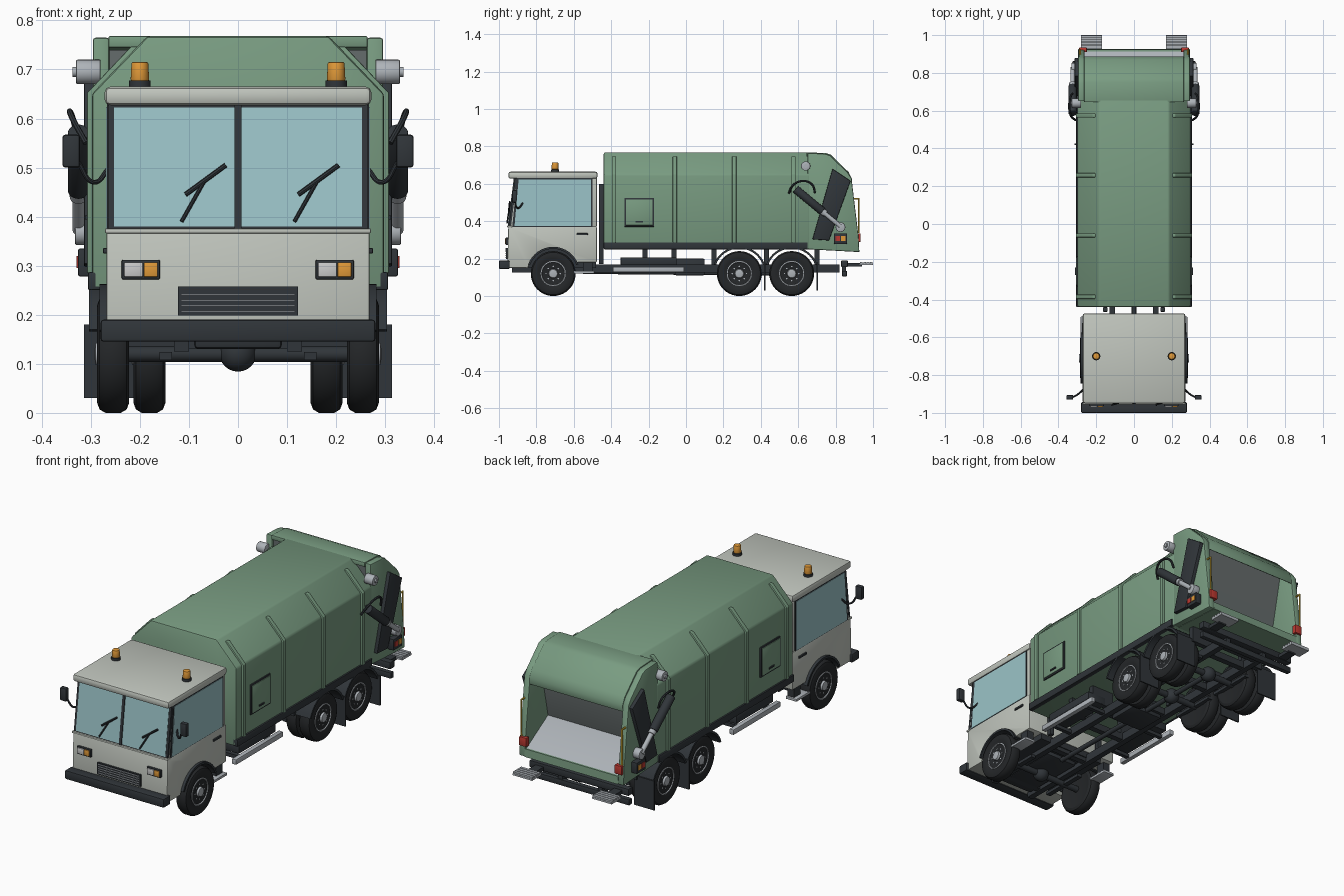
import bpy, bmesh, math
from mathutils import Vector

if "Cube" in bpy.data.objects:
    bpy.data.objects.remove(bpy.data.objects["Cube"])

def mat(name, c):
    m = bpy.data.materials.new(name)
    m.diffuse_color = (*c, 1)
    m.use_nodes = True
    m.node_tree.nodes["Principled BSDF"].inputs["Base Color"].default_value = m.diffuse_color
    return m

GREEN = mat("green", (0.19, 0.33, 0.22)); CAB = mat("cab_grey", (0.53, 0.56, 0.51))
DARK = mat("dark", (0.03, 0.036, 0.042)); TYRE = mat("tyre", (0.018, 0.02, 0.022))
GLASS = mat("glass", (0.33, 0.55, 0.58)); STEEL = mat("steel", (0.42, 0.45, 0.48))
AMBER = mat("amber", (0.75, 0.32, 0.04)); RED = mat("red", (0.5, 0.04, 0.03))
WHITE = mat("lamp", (0.72, 0.75, 0.75)); YELLOW = mat("yellow", (0.75, 0.48, 0.04))

def add(name, bm, m, bevel=0, mirror=False):
    bmesh.ops.recalc_face_normals(bm, faces=bm.faces)
    me = bpy.data.meshes.new(name)
    bm.to_mesh(me); bm.free()
    o = bpy.data.objects.new(name, me)
    bpy.context.collection.objects.link(o)
    me.materials.append(m)
    if bevel:
        b = o.modifiers.new("bevel", 'BEVEL')
        b.width, b.segments, b.limit_method = bevel, 2, 'ANGLE'
    if mirror:
        o.modifiers.new("mirror", 'MIRROR').use_mirror_merge = False
    return o

def prism(name, pts, axis, lo, hi, m, bevel=0, mirror=False):
    """Extrude a profile: axis X takes (y,z) points, axis Y takes (x,z)."""
    bm = bmesh.new()
    vs = [bm.verts.new((lo, a, b) if axis == 'X' else (a, lo, b)) for a, b in pts]
    f = bm.faces.new(vs)
    r = bmesh.ops.extrude_face_region(bm, geom=[f])
    d = (hi - lo, 0, 0) if axis == 'X' else (0, hi - lo, 0)
    bmesh.ops.translate(bm, vec=d, verts=[g for g in r['geom'] if isinstance(g, bmesh.types.BMVert)])
    return add(name, bm, m, bevel, mirror)

def box(name, x0, x1, y0, y1, z0, z1, m, bevel=0, mirror=False):
    return prism(name, [(y0, z0), (y1, z0), (y1, z1), (y0, z1)], 'X', x0, x1, m, bevel, mirror)

def cyl(name, p, q, r, m, mirror=False, r2=None, n=24, bevel=0):
    p, q = Vector(p), Vector(q)
    bm = bmesh.new()
    mx = (q - p).to_track_quat('Z', 'Y').to_matrix().to_4x4()
    mx.translation = (p + q) / 2
    bmesh.ops.create_cone(bm, cap_ends=True, segments=n, radius1=r, radius2=r if r2 is None else r2,
                          depth=(q - p).length, matrix=mx)
    return add(name, bm, m, bevel, mirror)

def lathe(name, prof, y, z, m, n=40, mirror=True):
    """Turn (radius, x) points around the axle line at y, z."""
    bm = bmesh.new()
    rings = [[bm.verts.new((x, y + r * math.cos(2 * math.pi * i / n), z + r * math.sin(2 * math.pi * i / n)))
              for i in range(n)] for r, x in prof]
    for a, b in zip(rings, rings[1:]):
        for i in range(n):
            bm.faces.new((a[i], a[(i + 1) % n], b[(i + 1) % n], b[i]))
    bm.faces.new(rings[0]); bm.faces.new(rings[-1])
    return add(name, bm, m, 0, mirror)

def tube(name, pts, r, m, mirror=False, smooth=True):
    c = bpy.data.curves.new(name, 'CURVE')
    c.dimensions, c.bevel_depth, c.bevel_resolution, c.resolution_u, c.use_fill_caps = '3D', r, 2, 6, True
    s = c.splines.new('BEZIER' if smooth else 'POLY')
    if smooth:
        s.bezier_points.add(len(pts) - 1)
        for b, p in zip(s.bezier_points, pts):
            b.co, b.handle_left_type, b.handle_right_type = p, 'AUTO', 'AUTO'
    else:
        s.points.add(len(pts) - 1)
        for b, p in zip(s.points, pts):
            b.co = (*p, 1)
    c.materials.append(m)
    o = bpy.data.objects.new(name, c)
    bpy.context.collection.objects.link(o)
    if mirror:
        o.modifiers.new("mirror", 'MIRROR').use_mirror_merge = False
    return o

def arc(y, z, r, a0, a1, n=16):
    return [(y + r * math.cos(math.radians(a0 + (a1 - a0) * i / n)),
             z + r * math.sin(math.radians(a0 + (a1 - a0) * i / n))) for i in range(n + 1)]

# cab shell: lower half with wheel arch, upper half, roof
prism("cab_lower", [(-.955, .18), (-.95, .372), (-.477, .372), (-.477, .18)] + [(-.565, .18)] +
      arc(-.71, .12, .138, 25, 168) + [(-.855, .15), (-.95, .15)], 'X', -.268, .268, CAB, .005)
prism("cab_upper", [(-.946, .37), (-.912, .635), (-.477, .635), (-.477, .37)], 'X', -.264, .264, CAB, .005)
box("roof", -.272, .272, -.95, -.473, .627, .665, CAB, .012)
box("belt_trim", -.271, .271, -.956, -.93, .366, .376, CAB, .003)
box("cab_floor", -.19, .19, -.94, -.48, .15, .26, DARK)

# windows and frames on the slanted front
def front(name, x0, x1, z0, z1, out, m):
    y = lambda z: -.946 + .034 * (z - .37) / .265
    return prism(name, [(y(z0) - out, z0), (y(z0) + .01, z0), (y(z1) + .01, z1), (y(z1) - out, z1)], 'X', x0, x1, m)
front("windscreen_frame", -.265, .265, .376, .628, .002, DARK)
front("windscreen", -.253, .253, .38, .622, .004, GLASS)
front("centre_pillar", -.007, .007, .376, .628, .008, DARK)
prism("side_window_frame", [(-.929, .366), (-.904, .63), (-.5, .63), (-.5, .366)], 'X', .255, .267, DARK, 0, True)
prism("side_window", [(-.917, .373), (-.895, .623), (-.508, .623), (-.508, .373)], 'X', .255, .269, GLASS, 0, True)
box("rear_window", -.18, .18, -.48, -.475, .43, .6, GLASS)
box("door_handle", .26, .275, -.585, -.525, .325, .336, DARK, .002, True)
for x in (-.115, .115):
    tube("wiper_arm", [(x, -.957, .39), (x + .045, -.945, .47)], .004, DARK, False, False)
    tube("wiper_blade", [(x + .008, -.948, .445), (x + .09, -.942, .505)], .005, DARK, False, False)

# front details: bumper, grille, lamps, beacons, mirrors
box("bumper", -.28, .28, -1, -.943, .145, .19, DARK, .006)
box("grille", -.122, .122, -.963, -.95, .198, .258, DARK)
for i in range(5):
    box("grille_slat", -.116, .116, -.967, -.96, .206 + i * .011, .209 + i * .011, STEEL)
for x in (-.198, .197):
    box("headlight_frame", x - .039, x + .039, -.964, -.95, .272, .312, DARK, .003)
    box("headlight", x - .034, x + .004, -.969, -.96, .277, .307, WHITE, .002)
    box("indicator", x + .006, x + .034, -.969, -.96, .277, .307, AMBER, .002)
cyl("beacon_base", (.2, -.7, .66), (.2, -.7, .677), .022, DARK, True)
cyl("beacon", (.2, -.7, .677), (.2, -.7, .715), .019, AMBER, True, .017, bevel=.003)
box("mirror", .322, .358, -.93, -.905, .5, .567, DARK, .006, True)
tube("mirror_arm", [(.262, -.87, .5), (.295, -.9, .47), (.325, -.917, .51)], .005, DARK, True)

# refuse body with ribs, lower rail and hatches
prism("body", [(-.298, .25), (.298, .25), (.298, .65), (.185, .768), (-.185, .768), (-.298, .65)],
      'Y', -.44, .66, GREEN, .008)
for y in (-.385, -.06, .258, .575):
    prism("body_rib", [(.29, .285), (.308, .285), (.308, .652), (.218, .747), (.2, .747), (.29, .65)],
          'Y', y - .011, y + .011, GREEN, .003, True)
box("lower_rail", .28, .306, -.44, .65, .25, .287, DARK, .004, True)
box("hatch_frame", .29, .304, -.33, -.17, .37, .525, DARK, .003, True)
box("hatch", .29, .307, -.322, -.178, .378, .517, GREEN, .002, True)
box("hatch_handle", .3, .312, -.27, -.23, .394, .402, DARK, 0, True)
box("gap_pipe", .14, .165, -.465, -.44, .17, .6, DARK, .004, True)

# tailgate: side cheeks, roof skin, hopper inside
tail = [(.65, .25), (.927, .235), (.922, .32), (.885, .63), (.865, .66), (.77, .752), (.745, .76), (.65, .765)]
prism("tail_side", tail, 'X', .262, .296, GREEN, .006, True)
prism("tail_roof", [(.645, .768), (.75, .764), (.775, .755), (.87, .662), (.888, .625), (.887, .59),
                    (.872, .6), (.86, .645), (.765, .735), (.645, .745)], 'X', -.264, .264, GREEN, .003)
prism("tail_sill", [(.65, .25), (.927, .235), (.924, .275), (.9, .275), (.65, .3)], 'X', -.264, .264, GREEN)
prism("hopper_floor", [(.915, .274), (.72, .39), (.66, .39), (.66, .28)], 'X', -.262, .262, STEEL)
prism("packer_blade", [(.74, .375), (.80, .66), (.78, .72), (.66, .74), (.66, .38)], 'X', -.262, .262,
      mat("packer", (0.13, 0.15, 0.15)))
prism("tail_guard", [(.783, .68), (.88, .615), (.765, .297), (.676, .303)], 'X', .29, .314, DARK, .004, True)
cyl("tail_hinge", (.28, .64, .695), (.33, .64, .695), .025, STEEL, True, bevel=.003)
cyl("hinge_pin", (.32, .64, .695), (.337, .64, .695), .01, STEEL, True)
cyl("ram_barrel", (.325, .585, .572), (.325, .73, .452), .022, DARK, True, bevel=.003)
cyl("ram_rod", (.325, .72, .46), (.325, .826, .372), .012, STEEL, True)
cyl("ram_collar", (.325, .725, .456), (.325, .745, .44), .018, STEEL, True)
cyl("ram_eye", (.29, .826, .368), (.332, .826, .368), .026, STEEL, True, bevel=.003)
tube("ram_hose", [(.31, .55, .55), (.335, .575, .595), (.343, .63, .615), (.335, .675, .595), (.325, .69, .55)],
     .006, DARK, True)
box("lamp_box", .29, .326, .79, .862, .278, .335, DARK, .004, True)
box("side_lamp_red", .32, .329, .798, .824, .295, .32, RED, 0, True)
box("side_lamp_amber", .32, .329, .83, .854, .295, .32, AMBER, 0, True)
box("tail_lamp", .25, .29, .91, .934, .29, .335, RED, .002, True)
tube("grab_handle", [(.285, .895, .52), (.285, .924, .52), (.285, .924, .34), (.285, .912, .34)], .005, YELLOW, True, False)

# rear steps and underrun bar
for i in range(4):
    box("step_tread", .17, .28, .93 + i * .018, .944 + i * .018, .168, .182, STEEL, 0, True)
box("step_rim", .17, .28, .926, 1, .165, .174, STEEL, 0, True)
box("step_arm", .2, .245, .83, .94, .158, .176, DARK, 0, True)
box("rear_crossbar", -.28, .28, .83, .865, .155, .19, DARK, .003)
box("underrun_bar", -.28, .28, .835, .86, .105, .135, DARK, .003)
box("underrun_hanger", .1, .125, .835, .855, .12, .17, DARK, 0, True)

# chassis, axles and drive line
box("chassis_rail", .1, .13, -.93, .82, .125, .168, DARK, 0, True)
for y in (-.85, -.5, -.22, -.065, .1, .42, .7, .8):
    box("crossmember", -.12, .12, y - .015, y + .015, .13, .165, DARK)
for y in (-.22, -.065, .15, .43, .7):
    box("body_mount", .09, .22, y - .013, y + .013, .165, .25, DARK, 0, True)
box("engine", -.09, .09, -.9, -.55, .13, .22, DARK, .01)
box("battery_box", .14, .25, -.35, -.05, .165, .207, DARK, .005, True)
box("tank", -.09, .09, -.06, .1, .11, .2, DARK, .008)
cyl("drive_shaft", (0, -.55, .13), (0, .565, .12), .012, DARK)
box("side_guard", .238, .262, -.39, -.01, .128, .155, STEEL, .003, True)
for y in (-.33, -.08):
    box("guard_bracket", .12, .24, y - .01, y + .01, .132, .15, DARK, 0, True)
box("cab_step", .22, .282, -.6, -.49, .12, .133, STEEL, .002, True)
box("cab_step_hanger", .225, .262, -.55, -.5, .13, .185, DARK, 0, True)

def wheel(y, x):
    lathe("tyre", [(r, x + t) for r, t in ((.066, -.058), (.1, -.065), (.113, -.06), (.12, -.048), (.12, -.017),
          (.113, -.005), (.1, 0), (.08, -.001), (.066, -.007))], y, .12, TYRE)
    lathe("rim", [(r, x + t) for r, t in ((.066, -.02), (.067, -.004), (.062, -.002), (.057, -.016), (.048, -.022),
          (.043, -.013), (.026, -.011), (.022, .003), (.012, .005))], y, .12, STEEL)

for y in (-.71, .285, .565):
    wheel(y, .287)
    if y > 0:
        wheel(y, .213)
        box("mud_flap", .2, .314, y + .133, y + .14, .03, .18, DARK, 0, True)
    lathe("rim_ring", [(.047, .27), (.047, .2715), (.033, .2765), (.033, .27)], y, .12, DARK)
    for i in range(8):
        a = i * math.pi / 4
        p, q = y + .038 * math.cos(a), .12 + .038 * math.sin(a)
        cyl("wheel_nut", (.27, p, q), (.281, p, q), .004, STEEL, True, n=6)
    cyl("axle", (-.24, y, .12), (.24, y, .12), .016, DARK)
    bm = bmesh.new()
    bmesh.ops.create_uvsphere(bm, u_segments=20, v_segments=12, radius=.038)
    bmesh.ops.translate(bm, vec=(0, y, .122), verts=bm.verts)
    add("differential", bm, DARK)
    box("leaf_spring", .135, .16, y - .12, y + .12, .108, .124, DARK, 0, True)
    r = .134 if y > 0 else .132
    prism("fender", arc(y, .12, r, 20, 160) + arc(y, .12, r + .011, 160, 20), 'X', .17, .304 if y > 0 else .282,
          DARK, 0, True)

# apply modifiers, then smooth only the curved surfaces
bpy.ops.object.select_all(action='SELECT')
bpy.context.view_layer.objects.active = bpy.data.objects["cab_lower"]
bpy.ops.object.convert(target='MESH')
bpy.ops.object.shade_smooth_by_angle(angle=math.radians(32))
